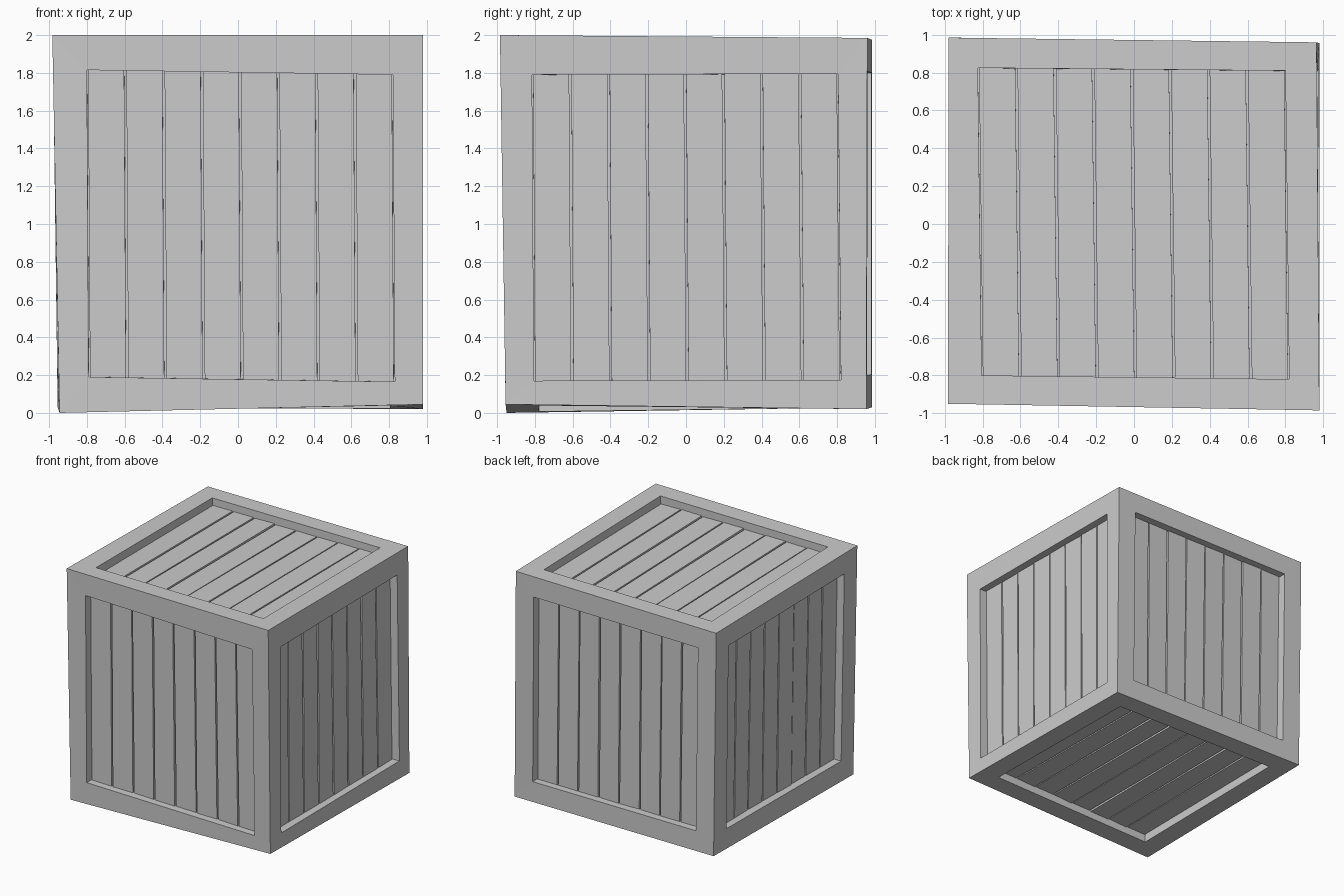
import bpy, random
from mathutils import Vector

if "Cube" in bpy.data.objects:
    bpy.data.objects.remove(bpy.data.objects["Cube"])

random.seed(4)
DEPTH, WALL, GAP, PLANKS = 0.065, 0.12, 0.012, 8

# Slightly crooked outer corners: F/B front/back, L/R left/right, T/B top/bottom
C = {k: Vector(v) for k, v in {
    "FLB": (-0.945, -0.95, 0.0), "FRB": (0.98, -0.955, 0.045),
    "BRB": (0.98, 0.955, 0.02), "BLB": (-0.955, 0.985, 0.03),
    "FLT": (-0.983, -0.95, 2.0), "FRT": (0.98, -0.985, 2.0),
    "BRT": (0.965, 0.96, 1.985), "BLT": (-0.98, 0.985, 1.975)}.items()}

# Each side: corners counter-clockwise from outside, and the opening's corners on two axes if known
SIDES = {
    "front": (["FLB", "FRB", "FRT", "FLT"], (0, 2),
              [(-0.79, 0.19), (0.83, 0.165), (0.82, 1.79), (-0.8, 1.815)]),
    "right": (["FRB", "BRB", "BRT", "FRT"], (1, 2),
              [(-0.805, 0.17), (0.82, 0.175), (0.805, 1.795), (-0.815, 1.79)]),
    "top": (["FLT", "FRT", "BRT", "BLT"], (0, 1),
            [(-0.805, -0.80), (0.82, -0.82), (0.80, 0.81), (-0.825, 0.825)]),
    "back": (["BRB", "BLB", "BLT", "BRT"], None, None),
    "left": (["BLB", "FLB", "FLT", "BLT"], None, None),
    "bottom": (["BLB", "BRB", "FRB", "FLB"], None, None),
}


def blend(q, u, v):
    return q[0].lerp(q[1], u).lerp(q[3].lerp(q[2], u), v)


def add(name, verts, faces):
    me = bpy.data.meshes.new(name)
    me.from_pydata([tuple(v) for v in verts], [], faces)
    ob = bpy.data.objects.new(name, me)
    bpy.context.collection.objects.link(ob)


frame_v, frame_f = [], []
for side, (keys, axes, known) in SIDES.items():
    outer = [C[k] for k in keys]
    n = (outer[2] - outer[0]).cross(outer[3] - outer[1]).normalized()
    e = 0.09
    inner = [blend(outer, u, v) for u, v in ((e, e), (1 - e, e), (1 - e, 1 - e), (e, 1 - e))]
    if known:
        for p, vals in zip(inner, known):
            for a, x in zip(axes, vals):
                p[a] = x

    # Frame ring and the walls of its recess
    b = len(frame_v)
    frame_v += outer + inner + [p - n * WALL for p in inner]
    for i in range(4):
        j = (i + 1) % 4
        frame_f += [(b + i, b + j, b + 4 + j, b + 4 + i),
                    (b + 4 + i, b + 4 + j, b + 8 + j, b + 8 + i)]

    # Planks, each at a slightly uneven depth
    verts, faces = [], []
    for k in range(PLANKS):
        g = GAP / 2 / 1.62
        u0, u1 = k / PLANKS + g, (k + 1) / PLANKS - g
        b = len(verts)
        rect = [(u0, 0), (u1, 0), (u1, 1), (u0, 1)]
        verts += [blend(inner, u, v) - n * (DEPTH + random.uniform(-0.004, 0.004)) for u, v in rect]
        verts += [blend(inner, u, v) - n * (WALL - 0.01) for u, v in rect]
        faces.append((b, b + 1, b + 2, b + 3))
        for i in range(4):
            j = (i + 1) % 4
            faces.append((b + i, b + 4 + i, b + 4 + j, b + j))
    # Backing behind the gaps
    b = len(verts)
    verts += [p - n * (WALL - 0.01) for p in inner]
    faces.append((b, b + 1, b + 2, b + 3))
    add(side + "_planks", verts, faces)

add("crate_frame", frame_v, frame_f)
